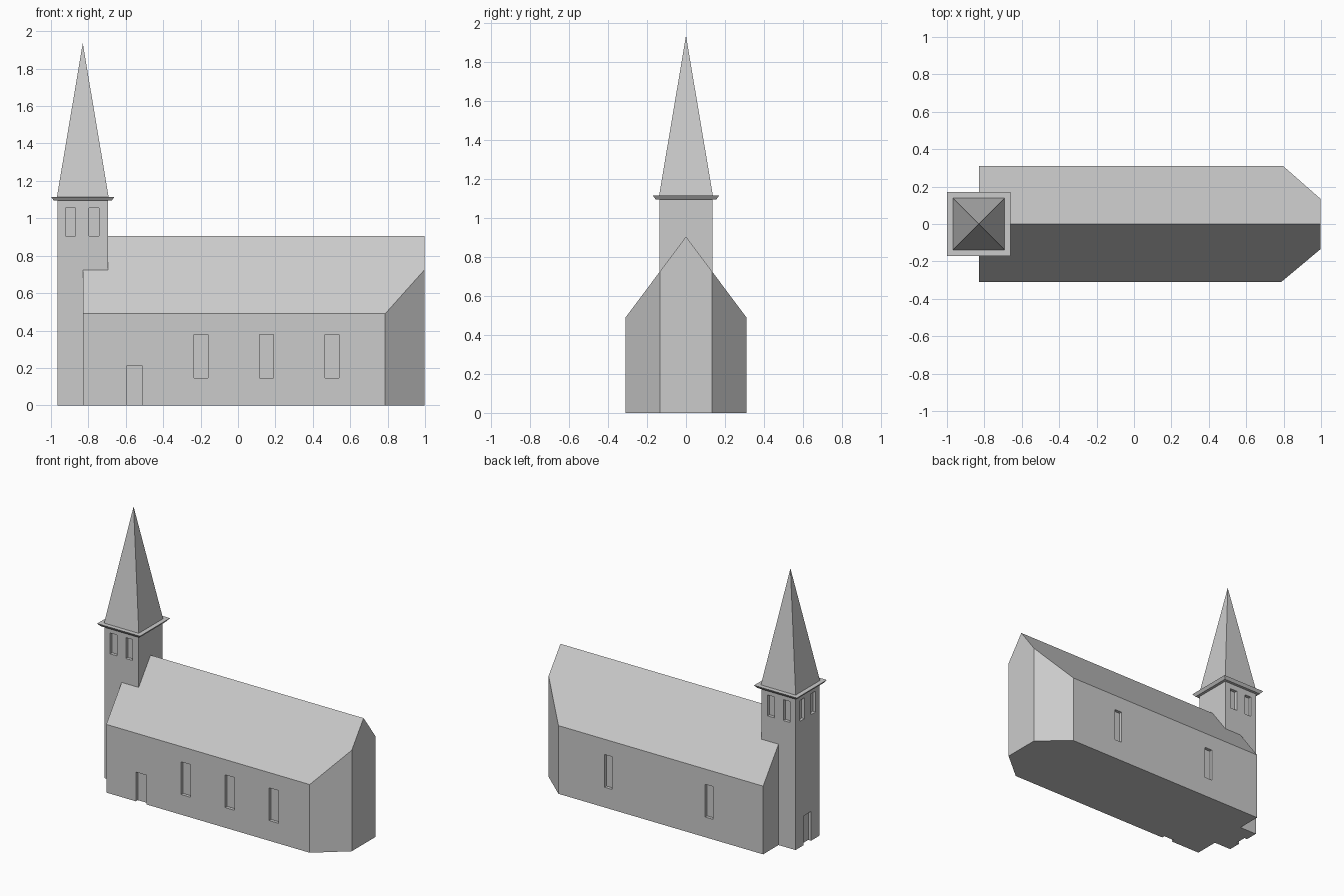
import bpy, bmesh
from mathutils import Vector

if "Cube" in bpy.data.objects:
    bpy.data.objects.remove(bpy.data.objects["Cube"])

stone = bpy.data.materials.new("pale grey stone")
stone.diffuse_color = (0.6, 0.6, 0.6, 1)
stone.use_nodes = True
stone.node_tree.nodes["Principled BSDF"].inputs["Base Color"].default_value = stone.diffuse_color

TX = -0.83          # tower axis
TH = 0.135          # tower half width
DEPTH = 0.022       # recess depth of openings


def finish(bm, name):
    bmesh.ops.recalc_face_normals(bm, faces=bm.faces)
    me = bpy.data.meshes.new(name)
    bm.to_mesh(me)
    bm.free()
    me.materials.append(stone)
    ob = bpy.data.objects.new(name, me)
    bpy.context.collection.objects.link(ob)
    return ob


def add_box(bm, x0, x1, y0, y1, z0, z1):
    verts = bmesh.ops.create_cube(bm, size=1)["verts"]
    for v in verts:
        v.co = Vector(((x0 + x1) / 2 + v.co.x * (x1 - x0),
                       (y0 + y1) / 2 + v.co.y * (y1 - y0),
                       (z0 + z1) / 2 + v.co.z * (z1 - z0)))


def frustum(name, r0, r1, z0, z1):
    """Square block around the tower axis; r1 = 0 gives a pyramid."""
    bm = bmesh.new()
    ring = [(-1, -1), (1, -1), (1, 1), (-1, 1)]
    low = [bm.verts.new((TX + r0 * x, r0 * y, z0)) for x, y in ring]
    bm.faces.new(low)
    if r1 == 0:
        tip = bm.verts.new((TX, 0, z1))
        high = [tip] * 4
    else:
        high = [bm.verts.new((TX + r1 * x, r1 * y, z1)) for x, y in ring]
        bm.faces.new(high)
    for i in range(4):
        j = (i + 1) % 4
        side = [low[i], low[j], high[j]]
        if r1:
            side.append(high[i])
        bm.faces.new(side)
    return finish(bm, name)


def boolean(target, other, operation):
    mod = target.modifiers.new(operation.lower(), 'BOOLEAN')
    mod.operation = operation
    mod.solver = 'EXACT'
    mod.object = other
    other.hide_render = True
    other.hide_set(True)


# nave: gabled profile run along x, with the two east corners cut off
bm = bmesh.new()
profile = [(-0.31, 0), (0.31, 0), (0.31, 0.49), (0, 0.905), (-0.31, 0.49)]
face = bm.faces.new([bm.verts.new((TX, y, z)) for y, z in profile])
ext = bmesh.ops.extrude_face_region(bm, geom=[face])["geom"]
bmesh.ops.translate(bm, vec=(0.998 - TX, 0, 0),
                    verts=[g for g in ext if isinstance(g, bmesh.types.BMVert)])
for s, x in ((-1, 0.787), (1, 0.797)):
    cut = bmesh.ops.bisect_plane(
        bm, geom=bm.verts[:] + bm.edges[:] + bm.faces[:], clear_outer=True,
        plane_co=(x, s * 0.31, 0), plane_no=(0.176, s * (0.998 - x), 0))["geom_cut"]
    bmesh.ops.holes_fill(bm, edges=[g for g in cut if isinstance(g, bmesh.types.BMEdge)])
church = finish(bm, "church_body")

# tower shaft joined to the nave
tower = frustum("tower_shaft_helper", TH, TH, 0, 1.1)
boolean(church, tower, 'UNION')

# recessed openings
bm = bmesh.new()
for x in (-0.198, 0.152, 0.502):                    # front nave windows
    add_box(bm, x - 0.037, x + 0.037, -0.4, -0.31 + DEPTH, 0.145, 0.38)
for x in (-0.4, 0.4):                               # back nave windows
    add_box(bm, x - 0.03, x + 0.03, 0.31 - DEPTH, 0.4, 0.145, 0.38)
add_box(bm, -0.595, -0.51, -0.4, -0.31 + DEPTH, -0.1, 0.21)            # side door
add_box(bm, -1.1, TX - TH + DEPTH, -0.042, 0.042, -0.1, 0.21)          # tower door
for o in (-0.065, 0.06):                            # belfry windows
    for s in (-1, 1):
        y0, y1 = sorted((s * (TH - DEPTH), s * 0.25))
        add_box(bm, TX + o - 0.027, TX + o + 0.027, y0, y1, 0.905, 1.055)
    add_box(bm, -1.1, TX - TH + DEPTH, o - 0.027, o + 0.027, 0.905, 1.055)
openings = finish(bm, "openings_cutter")
boolean(church, openings, 'DIFFERENCE')

# apply the cuts and drop the helpers
dg = bpy.context.evaluated_depsgraph_get()
mesh = bpy.data.meshes.new_from_object(church.evaluated_get(dg))
church.modifiers.clear()
church.data = mesh
for ob in (tower, openings):
    bpy.data.objects.remove(ob)

# eaves slab with bevelled underside, and the spire
frustum("spire_eaves", 0.155, 0.17, 1.095, 1.115)
frustum("spire", 0.138, 0, 1.115, 1.936)
